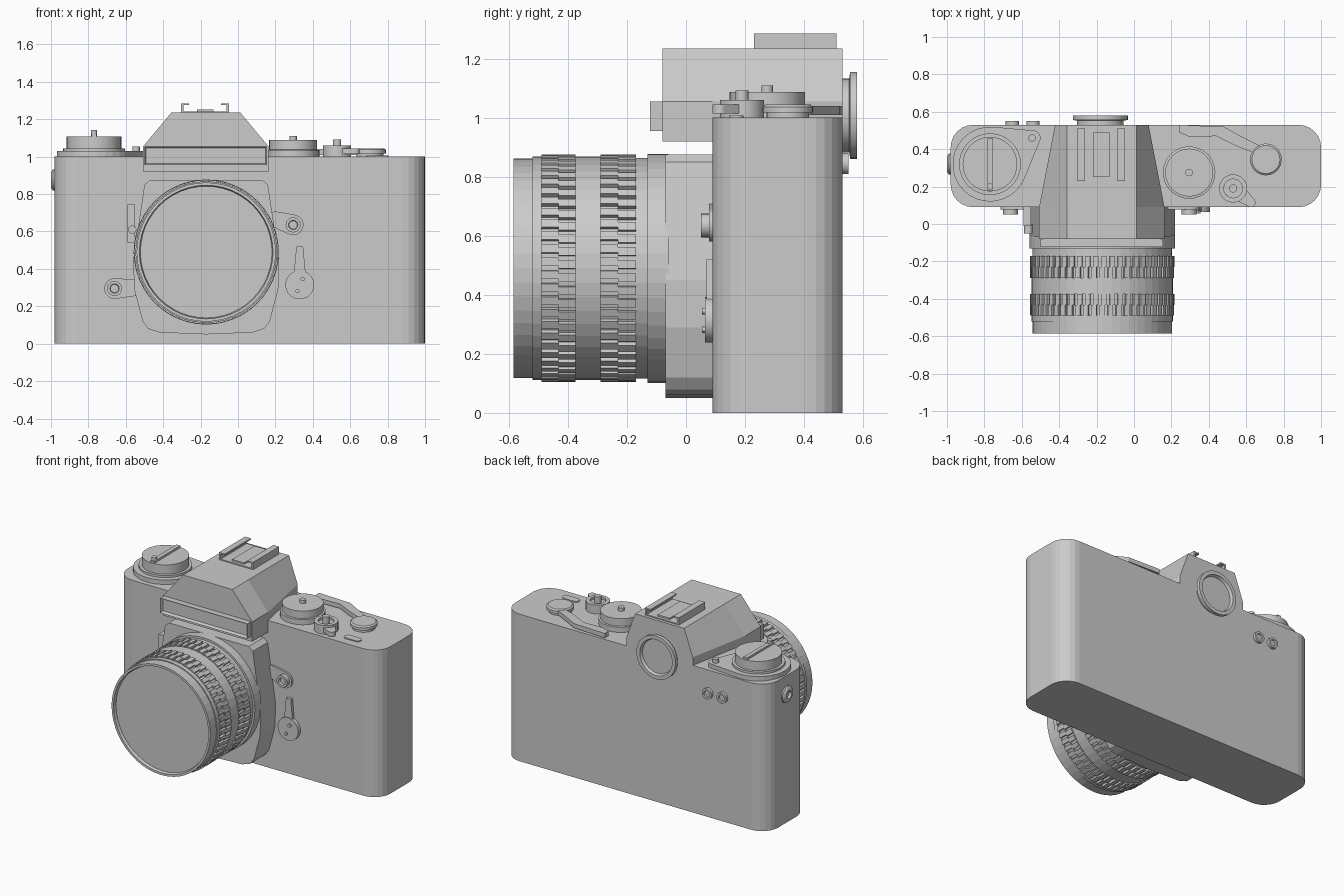
import bpy, bmesh
from math import sin, cos, pi, acos, atan2, hypot
from mathutils import Matrix, Vector

if "Cube" in bpy.data.objects:
    bpy.data.objects.remove(bpy.data.objects["Cube"], do_unlink=True)

# Each axis maps profile coordinates (u, v, along) to the world
AXES = {"x": lambda u, v, w: (w, u, v),
        "y": lambda u, v, w: (u, w, v),
        "z": lambda u, v, w: (u, v, w)}


def finish(name, bm, smooth=False):
    bmesh.ops.recalc_face_normals(bm, faces=bm.faces)
    mesh = bpy.data.meshes.new(name)
    bm.to_mesh(mesh)
    bm.free()
    ob = bpy.data.objects.new(name, mesh)
    bpy.context.collection.objects.link(ob)
    if smooth:
        bpy.ops.object.select_all(action="DESELECT")
        ob.select_set(True)
        bpy.context.view_layer.objects.active = ob
        bpy.ops.object.shade_smooth_by_angle(angle=pi / 6)
    return ob


def prism(name, pts, axis, lo, hi):
    """Extrude a 2D outline along an axis."""
    bm = bmesh.new()
    ends = [[bm.verts.new(AXES[axis](u, v, w)) for u, v in pts] for w in (lo, hi)]
    bm.faces.new(ends[0])
    bm.faces.new(ends[1])
    for i in range(len(pts)):
        j = (i + 1) % len(pts)
        bm.faces.new((ends[0][i], ends[0][j], ends[1][j], ends[1][i]))
    return finish(name, bm)


def box(name, x, y, z):
    return prism(name, [(x[0], y[0]), (x[1], y[0]), (x[1], y[1]), (x[0], y[1])], "z", *z)


def lathe(name, centre, axis, profile, sides=32, smooth=True):
    """Spin (radius, along) pairs round an axis and cap both ends."""
    bm = bmesh.new()
    rings = []
    for r, w in profile:
        rings.append([bm.verts.new(AXES[axis](centre[0] + r * cos(2 * pi * i / sides),
                                              centre[1] + r * sin(2 * pi * i / sides), w))
                      for i in range(sides)])
    for a, b in zip(rings, rings[1:]):
        for i in range(sides):
            j = (i + 1) % sides
            bm.faces.new((a[i], a[j], b[j], b[i]))
    bm.faces.new(rings[0])
    bm.faces.new(rings[-1])
    return finish(name, bm, smooth)


def disc(name, centre, axis, r, lo, hi, sides=32):
    return lathe(name, centre, axis, [(r, lo), (r, hi)], sides)


def teardrop(c1, r1, c2, r2, n=14):
    """Outline wrapped around two circles."""
    dx, dy = c2[0] - c1[0], c2[1] - c1[1]
    t, p = atan2(dy, dx), acos((r1 - r2) / hypot(dx, dy))
    arcs = [(c1, r1, t + p, 2 * pi - 2 * p), (c2, r2, t - p, 2 * p)]
    return [(c[0] + r * cos(a + s * k / n), c[1] + r * sin(a + s * k / n))
            for c, r, a, s in arcs for k in range(n + 1)]


# Body with rounded vertical corners
body = box("body", (-0.98, 1.0), (0.09, 0.53), (0, 1.0))
bm = bmesh.new()
bm.from_mesh(body.data)
upright = [e for e in bm.edges if abs(e.verts[0].co.z - e.verts[1].co.z) > 0.5]
bmesh.ops.bevel(bm, geom=upright, offset=0.12, segments=6, profile=0.5, affect="EDGES")
bm.to_mesh(body.data)
bm.free()

# Lens mount plate
LX, LZ = -0.17, 0.49
half = [(0.25, 0.06), (0.31, 0.08), (0.34, 0.12), (0.385, 0.29), (0.39, 0.45),
        (0.36, 0.65), (0.33, 0.85), (0.3, 0.875)]
outline = [(LX + h, z) for h, z in half] + [(LX - h, z) for h, z in reversed(half)]
prism("mount_plate", outline + [(LX, 0.05)], "y", -0.07, 0.1)

# Lens barrel with recessed front glass
lathe("lens_barrel", (LX, LZ), "y",
      [(0.388, -0.06), (0.388, -0.13), (0.374, -0.13), (0.374, -0.17), (0.37, -0.17),
       (0.37, -0.29), (0.378, -0.29), (0.378, -0.375), (0.37, -0.375), (0.37, -0.49),
       (0.378, -0.49), (0.378, -0.52), (0.372, -0.52), (0.372, -0.585),
       (0.357, -0.585), (0.352, -0.565)], 48, smooth=False)


# Staggered grip ridges around the barrel
def grip_ring(name, front, back, count=54):
    bm = bmesh.new()
    length = (back - front) / 2
    for i in range(count):
        for k in range(2):
            a = 2 * pi * (i + 0.22 * k) / count
            m = (Matrix.Translation((LX, front + length * (k + 0.5), LZ))
                 @ Matrix.Rotation(a, 4, "Y") @ Matrix.Translation((0, 0, 0.374))
                 @ Matrix.Diagonal((0.028, length, 0.022, 1)))
            bmesh.ops.create_cube(bm, size=1, matrix=m)
    finish(name, bm)


grip_ring("focus_grip", -0.49, -0.375)
grip_ring("aperture_grip", -0.29, -0.17)

# Viewfinder housing: sloping roof that narrows toward the back
PX = -0.172
stations = [(-0.08, 0.335, 0.92), (0.09, 0.335, 0.92), (0.53, 0.25, 0.92)]
bm = bmesh.new()
sections = []
for y, w, base in stations:
    shape = [(-w, base), (-w, 1.055), (-0.185, 1.235), (0.185, 1.235), (w, 1.055), (w, base)]
    sections.append([bm.verts.new((PX + x, y, z)) for x, z in shape])
bm.faces.new(sections[0])
bm.faces.new(sections[-1])
for a, b in zip(sections, sections[1:]):
    for i in range(len(a)):
        j = (i + 1) % len(a)
        bm.faces.new((a[i], a[j], b[j], b[i]))
finish("viewfinder_housing", bm)

# Blank front plate with a recessed panel
plate = box("front_plate", (-0.5, 0.155), (-0.122, -0.07), (0.955, 1.055))
bm = bmesh.new()
bm.from_mesh(plate.data)
front = min(bm.faces, key=lambda f: f.calc_center_median().y)
bmesh.ops.inset_individual(bm, faces=[front], thickness=0.012)
bmesh.ops.translate(bm, verts=front.verts, vec=Vector((0, 0.02, 0)))
bm.to_mesh(plate.data)
bm.free()

# Accessory shoe
box("shoe_base", (-0.3, -0.05), (0.23, 0.51), (1.23, 1.242))
box("shoe_spring", (-0.22, -0.13), (0.25, 0.49), (1.24, 1.252))
for side, s in (("left", 1), ("right", -1)):
    rail = [(0.115, 1.235), (0.128, 1.235), (0.128, 1.285), (0.085, 1.285),
            (0.085, 1.275), (0.115, 1.275)]
    prism("shoe_rail_" + side, [(-0.176 + s * x, z) for x, z in rail], "y", 0.23, 0.51)

# Eyepiece
lathe("eyepiece", (-0.18, 1.008), "y",
      [(0.125, 0.5), (0.125, 0.553), (0.147, 0.556), (0.147, 0.58),
       (0.122, 0.58), (0.115, 0.56)])

# Rewind knob with folding crank
KX, KY = -0.77, 0.32
prism("rewind_base", teardrop((KX, KY), 0.2, (-0.54, 0.46), 0.04, 20), "z", 0.99, 1.03)
lathe("rewind_knob", (KX, KY), "z",
      [(0.165, 1.02), (0.165, 1.045), (0.146, 1.045), (0.146, 1.108)])
box("rewind_crank", (KX - 0.014, KX + 0.014), (0.18, 0.46), (1.1, 1.122))
disc("crank_peg", (KX, 0.2), "z", 0.017, 1.1, 1.142, 16)
disc("rewind_stud", (-0.545, 0.46), "z", 0.02, 1.02, 1.055, 16)

# Speed dial
lathe("speed_dial", (0.295, 0.275), "z",
      [(0.14, 0.99), (0.14, 1.035), (0.128, 1.037), (0.128, 1.088)])
disc("speed_dial_peg", (0.295, 0.275), "z", 0.02, 1.08, 1.11, 16)

# Shutter release with its lock lever
SX, SY = 0.53, 0.19
lathe("release_collar", (SX, SY), "z",
      [(0.075, 0.99), (0.075, 1.06), (0.05, 1.06), (0.05, 1.035)])
disc("release_button", (SX, SY), "z", 0.022, 1.0, 1.092, 16)
prism("release_lever", teardrop((SX, SY), 0.05, (0.625, 0.115), 0.025), "z", 1.015, 1.045)

# Film advance lever, its hub and the frame window
lathe("advance_hub", (0.705, 0.345), "z",
      [(0.072, 0.99), (0.072, 1.018), (0.085, 1.018), (0.085, 1.037), (0.075, 1.045)])
prism("advance_lever", [(0.24, 0.53), (0.24, 0.49), (0.3, 0.465), (0.44, 0.47), (0.54, 0.42),
                        (0.64, 0.38), (0.67, 0.42), (0.57, 0.47), (0.48, 0.52)],
      "z", 1.01, 1.04)
prism("frame_window", teardrop((0.71, 0.17), 0.025, (0.78, 0.17), 0.025), "z", 0.99, 1.007)

# Self timer lever
TX, TZ = 0.33, 0.315
disc("timer_hub", (TX, TZ), "y", 0.077, 0.065, 0.1)
prism("timer_arm", [(TX - 0.032, 0.37), (TX + 0.032, 0.37), (TX + 0.018, 0.52),
                    (TX - 0.018, 0.52)], "y", 0.07, 0.1)
for i, (x, z) in enumerate(((0.015, 0.03), (-0.012, -0.033))):
    disc("timer_screw_%d" % (i + 1), (TX + x, TZ + z), "y", 0.011, 0.055, 0.08, 12)

# Front sockets on teardrop plates
for name, c, tip in (("sync_socket", (0.295, 0.635), (0.2, 0.665)),
                     ("preview_button", (-0.66, 0.295), (-0.53, 0.3))):
    prism(name + "_plate", teardrop(c, 0.055, tip, 0.042), "y", 0.078, 0.1)
    lathe(name, c, "y", [(0.04, 0.1), (0.04, 0.05), (0.025, 0.05), (0.022, 0.065)], 24)

# Lens release catch
box("lens_release", (-0.59, -0.55), (-0.01, 0.1), (0.54, 0.745))
disc("lens_release_button", (-0.565, 0.61), "y", 0.022, -0.05, 0.0, 16)

# Side socket and rear buttons
lathe("side_socket", (0.32, 0.875), "x",
      [(0.056, -0.96), (0.056, -0.99), (0.04, -1.0), (0.025, -1.0), (0.022, -0.985)], 24)
for i, x in enumerate((-0.65, -0.54)):
    lathe("rear_button_%d" % (i + 1), (x, 0.845), "y",
          [(0.036, 0.52), (0.036, 0.55), (0.022, 0.55), (0.02, 0.54)], 24)
